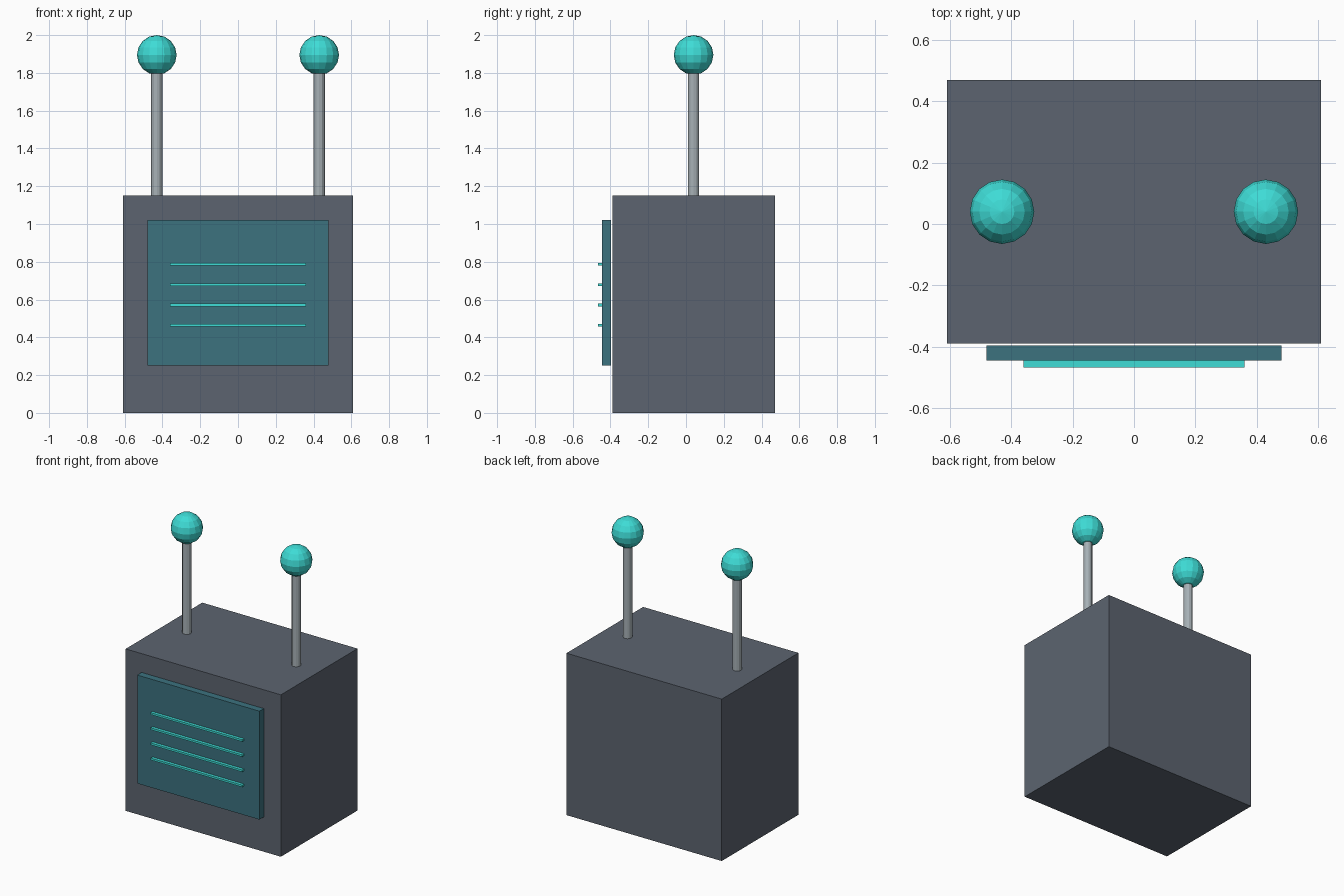
import bpy

cube = bpy.data.objects.get("Cube")
if cube:
    bpy.data.objects.remove(cube, do_unlink=True)


def material(name, rgb):
    """Flat material from 0-255 display values, converted to linear."""
    linear = []
    for v in rgb:
        c = v / 255
        linear.append(c / 12.92 if c <= 0.04045 else ((c + 0.055) / 1.055) ** 2.4)
    mat = bpy.data.materials.new(name)
    mat.use_nodes = True
    mat.diffuse_color = (*linear, 1)
    mat.node_tree.nodes["Principled BSDF"].inputs["Base Color"].default_value = (*linear, 1)
    return mat


slate = material("slate grey", (92, 100, 112))
dark_teal = material("dark teal", (60, 114, 127))
turquoise = material("turquoise", (62, 220, 214))
steel = material("light steel", (166, 176, 181))


def finish(name, mat):
    ob = bpy.context.object
    ob.name = ob.data.name = name
    ob.data.materials.append(mat)
    return ob


def box(name, mat, low, high):
    center = [(a + b) / 2 for a, b in zip(low, high)]
    bpy.ops.mesh.primitive_cube_add(size=1, location=center)
    bpy.context.object.scale = [b - a for a, b in zip(low, high)]
    bpy.ops.object.transform_apply(location=False, rotation=False, scale=True)
    return finish(name, mat)


# Main casing and the screen plate floating just in front of it
box("body", slate, (-0.61, -0.39, 0), (0.61, 0.47, 1.15))
box("screen", dark_teal, (-0.48, -0.445, 0.25), (0.48, -0.396, 1.02))

# Four raised bars on the screen
for i in range(4):
    z = 0.464 + i * 0.1075
    box(f"screen_bar_{i + 1}", turquoise,
        (-0.36, -0.467, z - 0.007), (0.36, -0.445, z + 0.007))

# Pair of antennas with faceted ball tips
for side, x in (("left", 0.43), ("right", -0.43)):
    bpy.ops.mesh.primitive_cylinder_add(vertices=12, radius=0.03, depth=0.75,
                                        location=(x, 0.04, 1.475))
    finish(f"{side}_antenna_rod", steel)
    bpy.ops.mesh.primitive_uv_sphere_add(segments=16, ring_count=8, radius=0.105,
                                         location=(x, 0.04, 1.895))
    finish(f"{side}_antenna_ball", turquoise)
